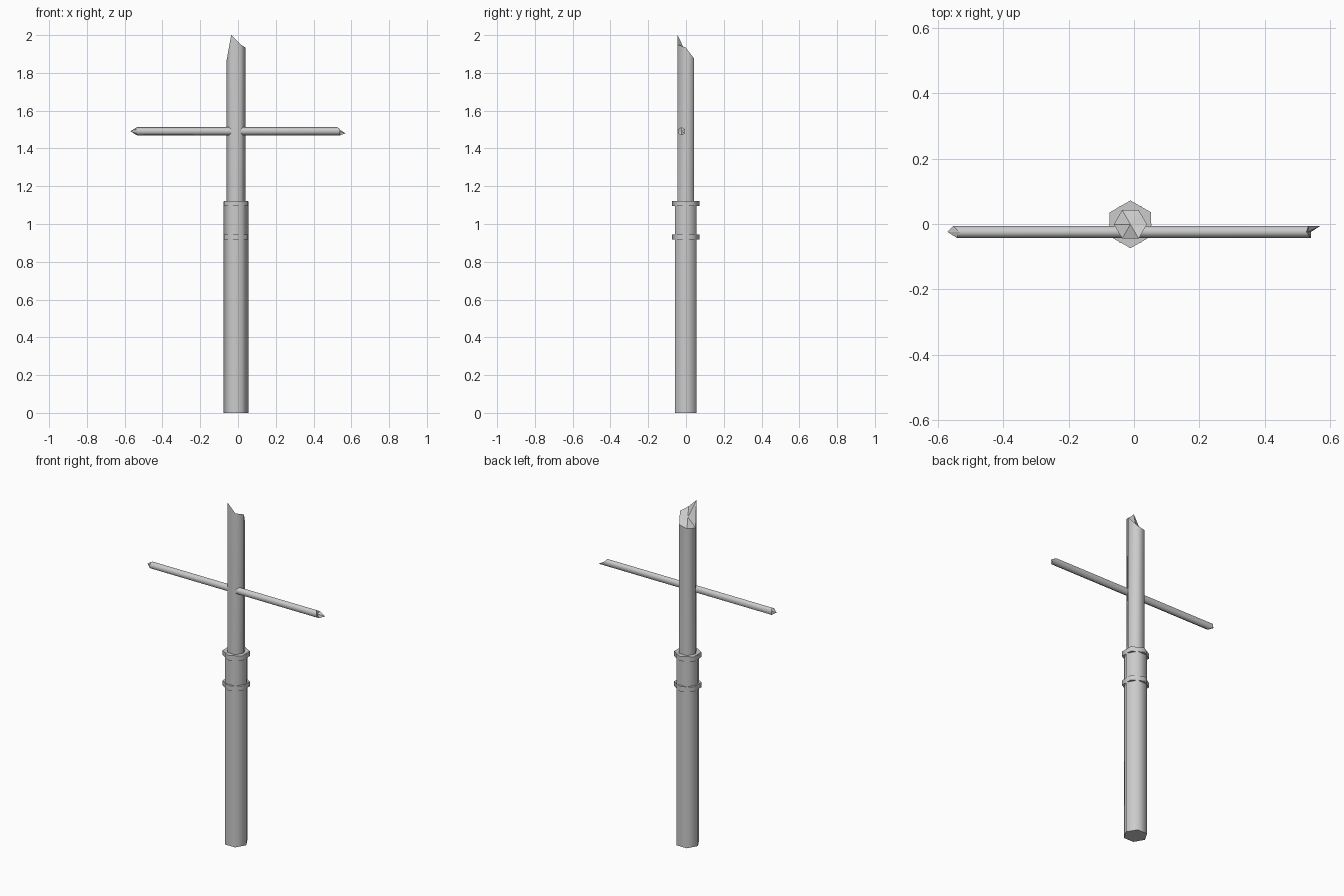
import bpy, bmesh, math
from mathutils import Matrix, Vector

if "Cube" in bpy.data.objects:
    bpy.data.objects.remove(bpy.data.objects["Cube"])

grey = bpy.data.materials.new("weathered_grey")
grey.diffuse_color = (0.6, 0.6, 0.6, 1)
grey.use_nodes = True
grey.node_tree.nodes["Principled BSDF"].inputs["Base Color"].default_value = grey.diffuse_color

CX, CY = -0.011, -0.001  # axis of the post


def prism(name, radius, start, end, turn=0, place=None, tip_start=None, tip_end=None):
    """Six-sided rod along local z. start/end hold one height per corner;
    tips are the heights of the cap centres (None leaves a flat cap)."""
    start = start if isinstance(start, list) else [start] * 6
    end = end if isinstance(end, list) else [end] * 6
    bm = bmesh.new()
    rings = []
    for heights in (start, end):
        ring = []
        for i, h in enumerate(heights):
            a = math.radians(60 * i + turn)
            ring.append(bm.verts.new((radius * math.cos(a), radius * math.sin(a), h)))
        rings.append(ring)
    lo, hi = rings
    sides = []
    for i in range(6):
        j = (i + 1) % 6
        sides.append(bm.faces.new((lo[i], lo[j], hi[j], hi[i])))
    # Caps: flat, or a fan of splintered triangles
    for ring, tip in ((lo, tip_start), (hi, tip_end)):
        if tip is None:
            bm.faces.new(ring)
        else:
            c = bm.verts.new((0, 0, tip))
            for i in range(6):
                bm.faces.new((ring[i], ring[(i + 1) % 6], c))
    bmesh.ops.recalc_face_normals(bm, faces=bm.faces)
    for f in sides:
        f.smooth = True
    # Keep the rims crisp
    for e in bm.edges:
        if not all(f in sides for f in e.link_faces):
            e.smooth = False
    bm.transform(place or Matrix.Translation((CX, CY, 0)))
    me = bpy.data.meshes.new(name)
    bm.to_mesh(me)
    bm.free()
    me.materials.append(grey)
    ob = bpy.data.objects.new(name, me)
    bpy.context.collection.objects.link(ob)
    return ob


# Thick lower post and its two collars
prism("lower_post", 0.0655, 0, 1.118)
for name, z in (("lower_collar", 0.917), ("upper_collar", 1.094)):
    prism(name, 0.073, z, z + 0.028, turn=30)

# Thin upper post with a snapped top
# corners: right, back right, back left, left, front left, front right
prism("upper_post", 0.0505, 1.05, [1.934, 1.876, 1.865, 1.86, 2.0, 1.95], tip_end=1.91)

# Crossbar with splintered ends; local z runs along x, local x is up
# corners: top, back upper, back lower, bottom, front lower, front upper
along_x = Matrix(((0, 0, 1, 0), (0, 1, 0, -0.024), (1, 0, 0, 1.491), (0, 0, 0, 1)))
prism("crossbar", 0.0215,
      [-0.535, -0.552, -0.552, -0.535, -0.541, -0.541],
      [0.527, 0.533, 0.57, 0.541, 0.541, 0.54],
      place=along_x, tip_start=-0.57, tip_end=0.532)
